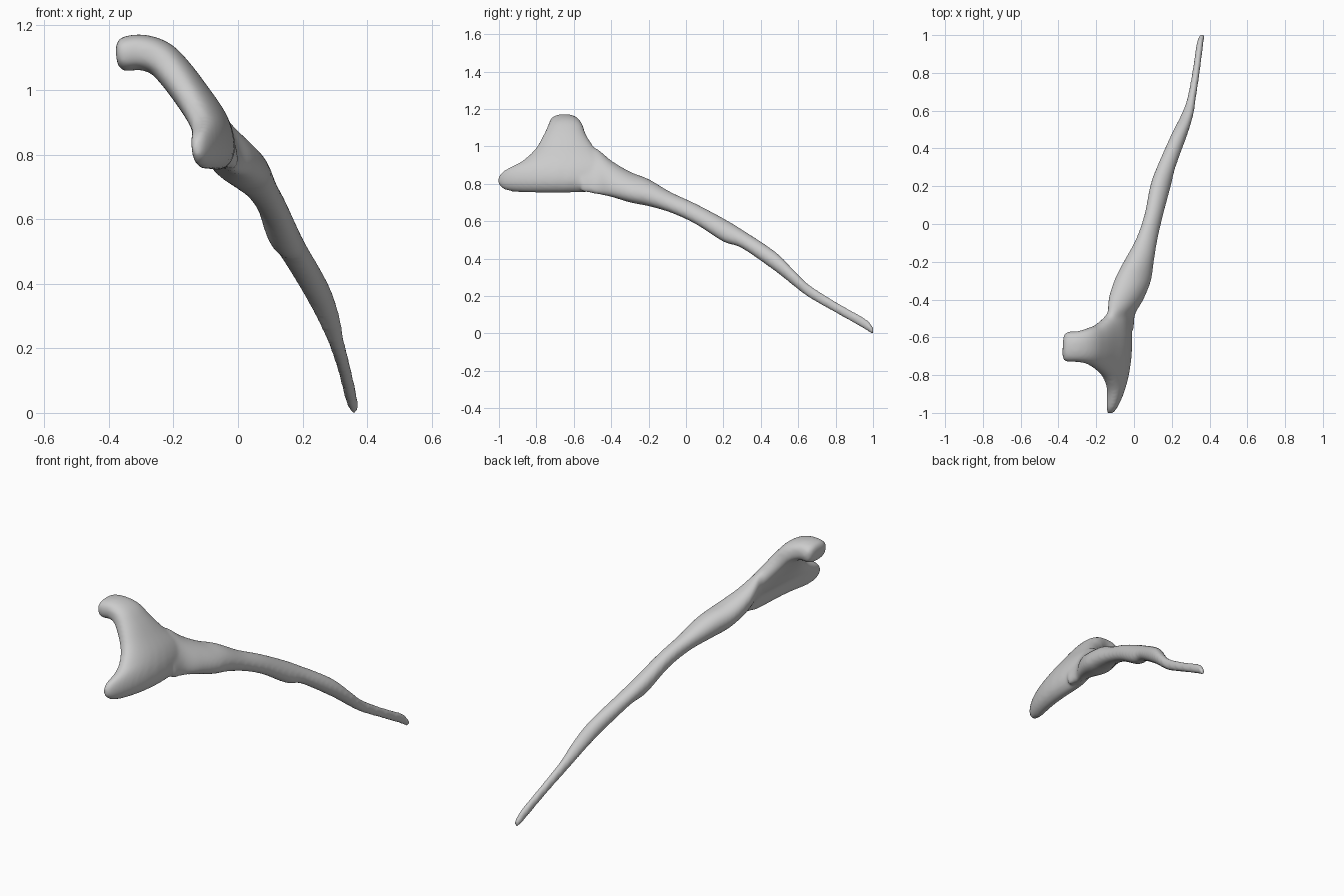
import bpy, bmesh, math
from mathutils import Vector

if "Cube" in bpy.data.objects:
    bpy.data.objects.remove(bpy.data.objects["Cube"])

SEG = 32


def resample(rows, n=5):
    """Catmull-Rom interpolation of a table of section values."""
    rows = [Vector(r) for r in rows]
    out = []
    for i in range(len(rows) - 1):
        a, b = rows[max(i - 1, 0)], rows[i]
        c, d = rows[i + 1], rows[min(i + 2, len(rows) - 1)]
        for k in range(n):
            t = k / n
            out.append(0.5 * (2 * b + (c - a) * t + (2 * a - 5 * b + 4 * c - d) * t * t
                              + (3 * b - a - 3 * c + d) * t ** 3))
    return out + [rows[-1]]


def loft(bm, rings):
    loops = [[bm.verts.new(p) for p in ring] for ring in rings]
    for a, b in zip(loops, loops[1:]):
        for i in range(SEG):
            j = (i + 1) % SEG
            bm.faces.new((a[i], a[j], b[j], b[i]))
    bm.faces.new(loops[0])
    bm.faces.new(loops[-1])


angles = [2 * math.pi * i / SEG for i in range(SEG)]
bm = bmesh.new()

# Shaft sections along y: y, x min, x max, z min, z max, lean
shaft = [
    (-.56, -.15, .00, .76, 1.00, -.9),
    (-.48, -.14, .005, .745, .99, -.8),
    (-.40, -.135, .05, .73, .925, -.6),
    (-.30, -.105, .09, .70, .865, -.4),
    (-.20, -.055, .105, .68, .825, -.3),
    (-.08, .01, .125, .645, .755, -.3),
    (.05, .055, .155, .585, .695, -.3),
    (.20, .085, .195, .49, .615, -.3),
    (.30, .12, .22, .455, .555, -.3),
    (.48, .20, .285, .33, .435, -.2),
    (.58, .25, .315, .25, .335, 0),
    (.66, .28, .327, .19, .26, 0),
    (.80, .308, .348, .11, .17, 0),
    (.95, .33, .367, .025, .085, 0),
    (.99, .342, .372, -.002, .05, 0),
    (1.005, .35, .37, -.004, .025, 0)]
rings = []
for y, x0, x1, z0, z1, lean in resample(shaft):
    rings.append([((x0 + x1) / 2 + (x1 - x0) / 2 * math.cos(t), y,
                   (z0 + z1) / 2 + (z1 - z0) / 2 * math.sin(t + lean)) for t in angles])
loft(bm, rings)

# Curled head, from hook tip down to lower lobe: x, z, y min, y max, half thickness
head = [
    (-.374, 1.108, -.70, -.60, .032),
    (-.355, 1.110, -.728, -.572, .052),
    (-.30, 1.117, -.73, -.568, .055),
    (-.24, 1.098, -.74, -.55, .055),
    (-.19, 1.048, -.765, -.53, .055),
    (-.135, .975, -.81, -.48, .055),
    (-.09, .91, -.885, -.42, .055),
    (-.063, .86, -.985, -.40, .05),
    (-.055, .81, -1.006, -.40, .046),
    (-.063, .775, -.98, -.45, .034),
    (-.07, .757, -.92, -.52, .014)]
stations = resample(head)
rings = []
for i, (x, z, y0, y1, h) in enumerate(stations):
    a, b = stations[max(i - 1, 0)], stations[min(i + 1, len(stations) - 1)]
    tan = Vector((b[0] - a[0], b[1] - a[1])).normalized()
    ring = []
    for t in angles:
        c, s = math.cos(t), math.sin(t)
        y = (y0 + y1) / 2 + (y1 - y0) / 2 * math.copysign(abs(c) ** .85, c)
        off = h * math.copysign(abs(s) ** .75, s)
        bend = .44 * min(y + .6, 0) ** 2
        ring.append((x - tan[1] * off - bend, y, z + tan[0] * off))
    rings.append(ring)
loft(bm, rings)

bmesh.ops.recalc_face_normals(bm, faces=bm.faces)
mesh = bpy.data.meshes.new("curved_bone")
bm.to_mesh(mesh)
bm.free()
bone = bpy.data.objects.new("curved_bone", mesh)
bpy.context.collection.objects.link(bone)
bpy.context.view_layer.objects.active = bone
bone.select_set(True)

# Fuse head and shaft into one smooth skin
remesh = bone.modifiers.new("fuse", 'REMESH')
remesh.mode = 'VOXEL'
remesh.voxel_size = .01
remesh.use_smooth_shade = True
smooth = bone.modifiers.new("soften", 'SMOOTH')
smooth.factor = .5
smooth.iterations = 8
for name in ("fuse", "soften"):
    bpy.ops.object.modifier_apply(modifier=name)
bpy.ops.object.shade_smooth()
